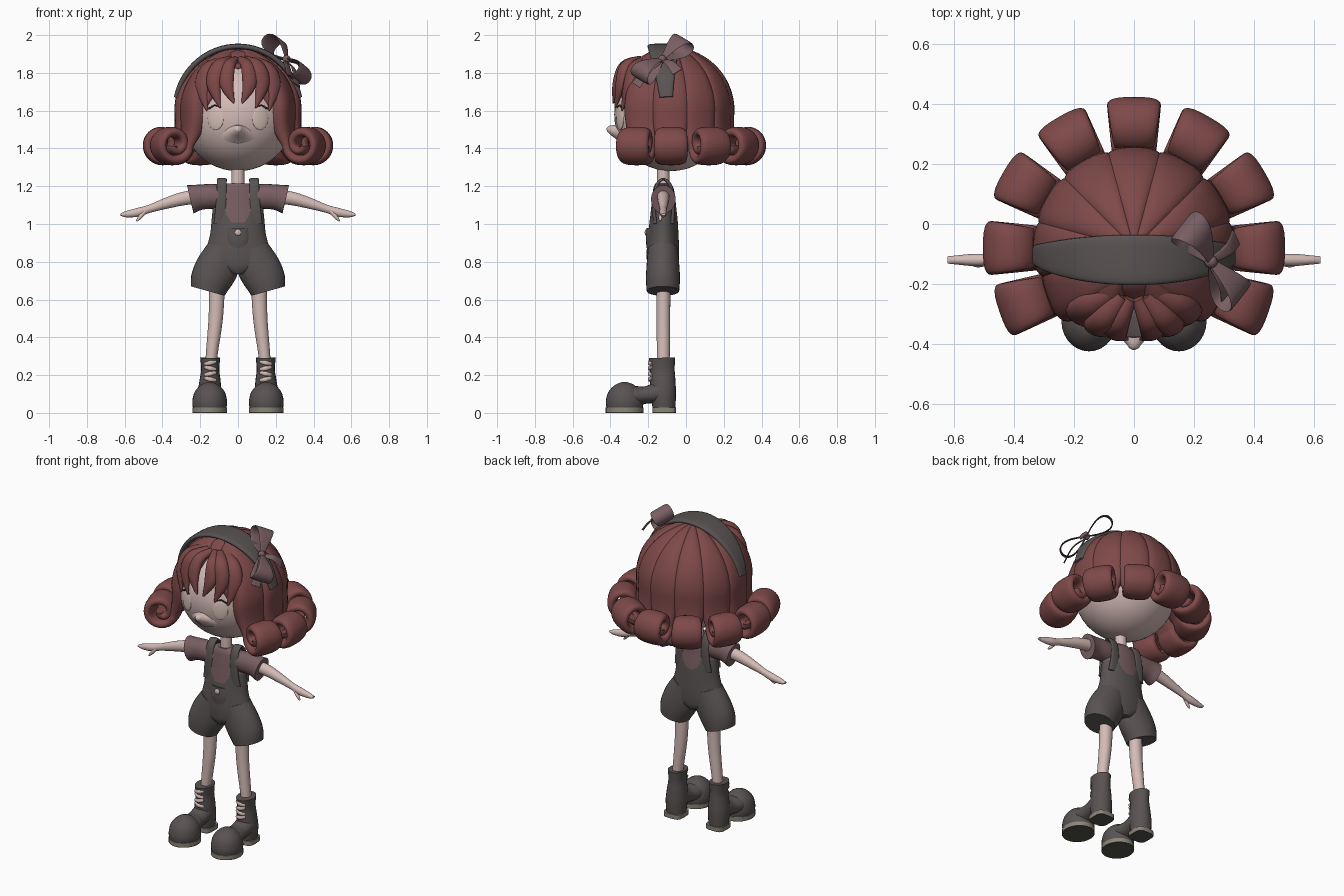
import bpy, bmesh
from math import sin, cos, pi, radians, sqrt, atan2
from mathutils import Vector

cube = bpy.data.objects.get("Cube")
if cube:
    bpy.data.objects.remove(cube)


def material(name, r, g, b):
    m = bpy.data.materials.new(name)
    m.use_nodes = True
    m.diffuse_color = (r, g, b, 1)
    m.node_tree.nodes["Principled BSDF"].inputs["Base Color"].default_value = (r, g, b, 1)
    return m


SKIN = material("skin", .66, .5, .47)
HAIR = material("auburn_hair", .21, .067, .066)
DARK = material("charcoal_cloth", .1, .086, .085)
MAUVE = material("mauve_cloth", .19, .112, .122)
SOLE = material("beige_sole", .26, .235, .19)
TREAD = material("dark_tread", .085, .085, .07)
EYE = material("pale_eye", .66, .52, .47)
LIP = material("lip", .3, .16, .15)
LASH = material("lash", .04, .025, .025)
HEAD = Vector((0, -.08, 1.58))


def finish(name, bm, mat):
    bmesh.ops.recalc_face_normals(bm, faces=bm.faces)
    me = bpy.data.meshes.new(name)
    bm.to_mesh(me)
    bm.free()
    me.materials.append(mat)
    for p in me.polygons:
        p.use_smooth = True
    me.set_sharp_from_angle(angle=radians(50))
    ob = bpy.data.objects.new(name, me)
    bpy.context.collection.objects.link(ob)
    return ob


def smooth(st, k=5):
    """Catmull-Rom through stations of any length."""
    out = []
    for i in range(len(st) - 1):
        a, b, c, d = (st[max(i - 1, 0)], st[i], st[i + 1], st[min(i + 2, len(st) - 1)])
        for j in range(k):
            t = j / k
            out.append(tuple(.5 * (2 * q + (r - p) * t + (2 * p - 5 * q + 4 * r - s) * t * t
                                   + (3 * q - p - 3 * r + s) * t ** 3)
                             for p, q, r, s in zip(a, b, c, d)))
    return out + [tuple(st[-1])]


def sweep(name, st, mat, side=(1, 0, 0), e=1, n=20):
    """Skin rounded cross-sections along stations (x, y, z, half width, half thickness)."""
    bm = bmesh.new()
    pts = [Vector(s[:3]) for s in st]
    rings = []
    for i, s in enumerate(st):
        t = (pts[min(i + 1, len(pts) - 1)] - pts[max(i - 1, 0)]).normalized()
        up = t.cross(Vector(side)).normalized()
        sd = up.cross(t)
        ring = []
        for j in range(n):
            c, v = cos(2 * pi * j / n), sin(2 * pi * j / n)
            c = abs(c) ** e * (1 if c > 0 else -1)
            v = abs(v) ** e * (1 if v > 0 else -1)
            ring.append(bm.verts.new(pts[i] + sd * c * max(s[3], .001) + up * v * max(s[4], .001)))
        rings.append(ring)
    for a, b in zip(rings, rings[1:]):
        for j in range(n):
            bm.faces.new((a[j], a[(j + 1) % n], b[(j + 1) % n], b[j]))
    bm.faces.new(rings[0])
    bm.faces.new(rings[-1])
    return finish(name, bm, mat)


def ball(name, loc, size, mat, turn=0, seg=32):
    bm = bmesh.new()
    bmesh.ops.create_uvsphere(bm, u_segments=seg, v_segments=seg // 2, radius=1)
    ob = finish(name, bm, mat)
    ob.location, ob.scale, ob.rotation_euler = loc, size, (0, 0, turn)
    return ob


def on_face(x, z, w, h):
    return (x, HEAD.y - sqrt(.0905 - x * x - (z - HEAD.z) ** 2), z, w, h)


# Head and face
ball("head", HEAD, (.3, .3, .3), SKIN, seg=48)
sweep("nose", smooth([(0, -.335, 1.485, .1, .06), (0, -.372, 1.492, .052, .036),
                      (0, -.4, 1.5, .026, .023), (0, -.414, 1.503, .015, .014),
                      (0, -.42, 1.504, .003, .003)]), SKIN)
sweep("mouth", smooth([on_face(x, 1.438 + 2 * x * x, .006 - abs(x) / 12, .007)
                       for x in (-.055, -.03, 0, .03, .055)]), LIP, (0, 0, 1))
sweep("neck", [(0, -.12, 1.17, .036, .034), (0, -.12, 1.33, .032, .032)], SKIN)


# Hair locks running from the crown, most ending in an outward curl
def lock(name, deg, end, curl, wide=.31, shift=(0, 0)):
    st = []
    steps = 9
    for i in range(steps + 1):
        f = radians(4 + (end - 4) * i / steps)
        r = .28 * sin(f)
        taper = 1 if curl or i < steps - 3 else (steps - i + .15) / 4
        st.append((r, 1.6 + .28 * cos(f), (r * wide + .014) * taper, .057 * (.4 + .6 * taper)))
    if curl:
        st.append((.292, 1.49, .09, .045))
        for i in range(26):
            u = i / 25
            a = pi + radians(500) * u
            rho = .082 - .07 * u ** 2.5
            w = (.083 + .009 * cos(a)) * (1 - .2 * u * u)
            st.append((.4 + rho * cos(a), 1.42 + rho * sin(a), w, .029 - .004 * u))
        st = smooth(st, 2)
    a = radians(deg)
    world = [(shift[0] + r * cos(a), shift[1] - .08 + r * sin(a), z, w, h) for r, z, w, h in st]
    sweep(name, world, HAIR, (-sin(a), cos(a), 0), e=.75, n=24)


for i in range(7):
    lock(f"curled_lock_{i + 1}", 30 * i, 96, True)
lock("front_crown_hair", 270, 42, False, .6, (0, .02))

# Fringe strands beside the centre parting
FRINGE = [
    [(.012, -.25, 1.87, .02, .02), (.05, -.328, 1.835, .036, .028),
     (.06, -.365, 1.74, .038, .024), (.022, -.385, 1.64, .005, .004)],
    [(.04, -.24, 1.87, .025, .02), (.1, -.315, 1.835, .042, .032),
     (.128, -.346, 1.74, .04, .026), (.095, -.374, 1.615, .004, .004)],
    [(.06, -.22, 1.87, .025, .02), (.15, -.27, 1.825, .045, .032),
     (.188, -.303, 1.73, .042, .026), (.165, -.34, 1.6, .004, .004)],
]

for s, tag in ((1, "left"), (-1, "right")):
    def flip(st):
        return [(s * p[0],) + tuple(p[1:]) for p in st]

    lock(f"{tag}_front_curled_lock", 90 - s * 109, 96, True, .33, (-.028 * s, -.05))
    lock(f"{tag}_temple_lock", -90 + 35 * s, 88, False, .36)
    for i, strand in enumerate(FRINGE):
        sweep(f"{tag}_fringe_{i + 1}", smooth(flip(strand)), HAIR,
              (.27, s * strand[1][0], 0), n=16)

    # Eye and lashes
    ball(f"{tag}_eye", (s * .118, -.349, 1.56), (.046, .01, .062), EYE, s * atan2(.118, .275))
    lid = [(.09, 1.617, .002), (.125, 1.628, .004), (.155, 1.612, .005), (.178, 1.622, .001)]
    sweep(f"{tag}_lash", smooth(flip([on_face(x, z, w, .005) for x, z, w in lid])),
          LASH, (0, 0, 1), n=8)

    # Sleeve, arm, thumb
    sweep(f"{tag}_sleeve", smooth(flip([(x, -.12, z, r * .85, r) for x, z, r in (
        (.05, 1.14, .06), (.13, 1.146, .066), (.2, 1.142, .067), (.253, 1.131, .077))])),
        MAUVE, (0, 1, 0))
    sweep(f"{tag}_arm", smooth(flip([(x, -.12, z, max(r * .9, .012), r) for x, z, r in (
        (.2, 1.148, .038), (.3, 1.132, .035), (.4, 1.103, .027), (.47, 1.08, .021),
        (.53, 1.062, .023), (.59, 1.052, .017), (.622, 1.05, .006))])), SKIN, (0, 1, 0))
    sweep(f"{tag}_thumb", smooth(flip([(.49, -.128, 1.07, .011, .011),
          (.52, -.135, 1.035, .01, .01), (.537, -.137, 1.015, .004, .004)])), SKIN, (0, 1, 0), n=12)

    # Overall strap and short leg
    sweep(f"{tag}_strap", smooth(flip([
        (.094, -.162, 1.0, .036, .012), (.09, -.169, 1.08, .03, .009),
        (.088, -.166, 1.15, .027, .009), (.086, -.152, 1.21, .026, .009),
        (.085, -.12, 1.237, .026, .007), (.086, -.086, 1.21, .026, .009),
        (.088, -.07, 1.15, .027, .009), (.09, -.067, 1.08, .03, .009),
        (.094, -.074, 1.0, .036, .012)])), DARK, e=.8)
    sweep(f"{tag}_short_leg", smooth(flip([
        (.07, -.122, .87, .092, .078), (.1, -.122, .79, .112, .086),
        (.14, -.122, .71, .11, .09), (.16, -.122, .645, .093, .086)])), DARK, n=28)

    # Leg
    sweep(f"{tag}_leg", smooth(flip([(.11, -.12, .7, .042, .038), (.118, -.12, .5, .038, .036),
          (.14, -.12, .3, .031, .034), (.146, -.12, .18, .03, .032)])), SKIN)

    # Boot: shaft, bridge, round toe, soles
    sweep(f"{tag}_boot_shaft", smooth(flip([
        (.15, -.116, .022, .058, .06), (.15, -.12, .1, .063, .067), (.148, -.123, .17, .056, .067),
        (.147, -.125, .23, .048, .065), (.147, -.127, .292, .053, .07)])), DARK)
    sweep(f"{tag}_boot_bridge", smooth(flip([(.15, -.14, .11, .06, .06), (.15, -.21, .095, .06, .046),
          (.15, -.27, .09, .072, .052), (.15, -.32, .085, .075, .05)])), DARK)
    sweep(f"{tag}_boot_toe", smooth(flip([(.15, -.325, z, w, w * 1.08) for z, w in (
        (.022, .088), (.06, .092), (.11, .08), (.147, .048), (.163, .012), (.164, .002))])),
        DARK, n=28)
    for part, y, w, h, e in (("toe", -.325, .092, .1, 1), ("heel", -.115, .06, .062, .5)):
        sweep(f"{tag}_{part}_sole", flip([(.15, y, .004, w, h), (.15, y, .028, w, h)]), SOLE, e=e, n=28)
        sweep(f"{tag}_{part}_tread", flip([(.15, y, 0, w, h), (.15, y, .005, w, h)]), TREAD, e=e, n=28)
    for i in range(4):
        z, tilt = .178 + .029 * i, .006 * (-1) ** i
        sweep(f"{tag}_lace_{i + 1}", smooth(flip([
            (.117, -.181, z - tilt, .008, .006), (.147, -.195, z, .012, .007),
            (.177, -.181, z + tilt, .008, .006)])), SKIN, (0, 0, 1), n=10)

# Torso: overalls with a scooped neckline over the shirt
torso = sweep("torso", smooth([
    (0, -.122, .735, .04, .066), (0, -.122, .765, .12, .08), (0, -.122, .8, .17, .085),
    (0, -.122, .86, .168, .086),
    (0, -.12, .95, .147, .08), (0, -.118, 1.02, .14, .074), (0, -.118, 1.09, .132, .066),
    (0, -.118, 1.15, .118, .06), (0, -.12, 1.19, .1, .053), (0, -.12, 1.215, .06, .042)], 9),
    DARK, n=80)
torso.data.materials.append(MAUVE)
for p in torso.data.polygons:
    x, z = abs(p.center.x), p.center.z
    scoop = 1.005 + .06 * (x / .065) ** 3
    p.material_index = int(z > (scoop if x < .085 else 1.075))
sweep("bib_pocket", smooth([(0, -.15, .86, .066, .056), (0, -.15, .92, .075, .063),
                            (0, -.15, .98, .066, .058)], 3), DARK, e=.8)
ball("bib_button", (0, -.211, .955), (.017, .008, .017), SKIN, seg=16)

# Headband
band = []
for i in range(33):
    a = radians(12 + 156 * i / 32)
    band.append((.332 * cos(a), -.1 - .02 * sin(a), 1.6 + .34 * sin(a),
                 .03 + .054 * sin(a) ** 1.5, .015))
sweep("headband", band, DARK, (0, 1, 0), e=.6)

# Ribbon bow lying against the headband
C = Vector((.25, -.125, 1.865))
N = Vector((.68, -.1, .73)).normalized()
A = Vector((-.45, .65, .5)).normalized()
W = N.cross(A)
for d, tag in ((1, "upper"), (-1, "lower")):
    loop = []
    for i in range(25):
        u = i / 24
        p = C + A * d * .175 * sin(pi * u) + N * (.01 + .045 * sin(2 * pi * u))
        loop.append((*p, .012 + .052 * sin(pi * u), .004))
    sweep(f"bow_{tag}_loop", loop, MAUVE, W, e=.7, n=12)
for i, v in enumerate((Vector((.06, -.14, -.13)), Vector((.09, .08, -.06)))):
    mid, tip = C + v * .5 + N * .025, C + v
    sweep(f"bow_tail_{i + 1}", smooth([(*C, .01, .004), (*mid, .022, .004), (*tip, .032, .004)]),
          MAUVE, N.cross(v), e=.7, n=12)
ball("bow_knot", C + N * .01, (.022, .022, .022), MAUVE, seg=16)
